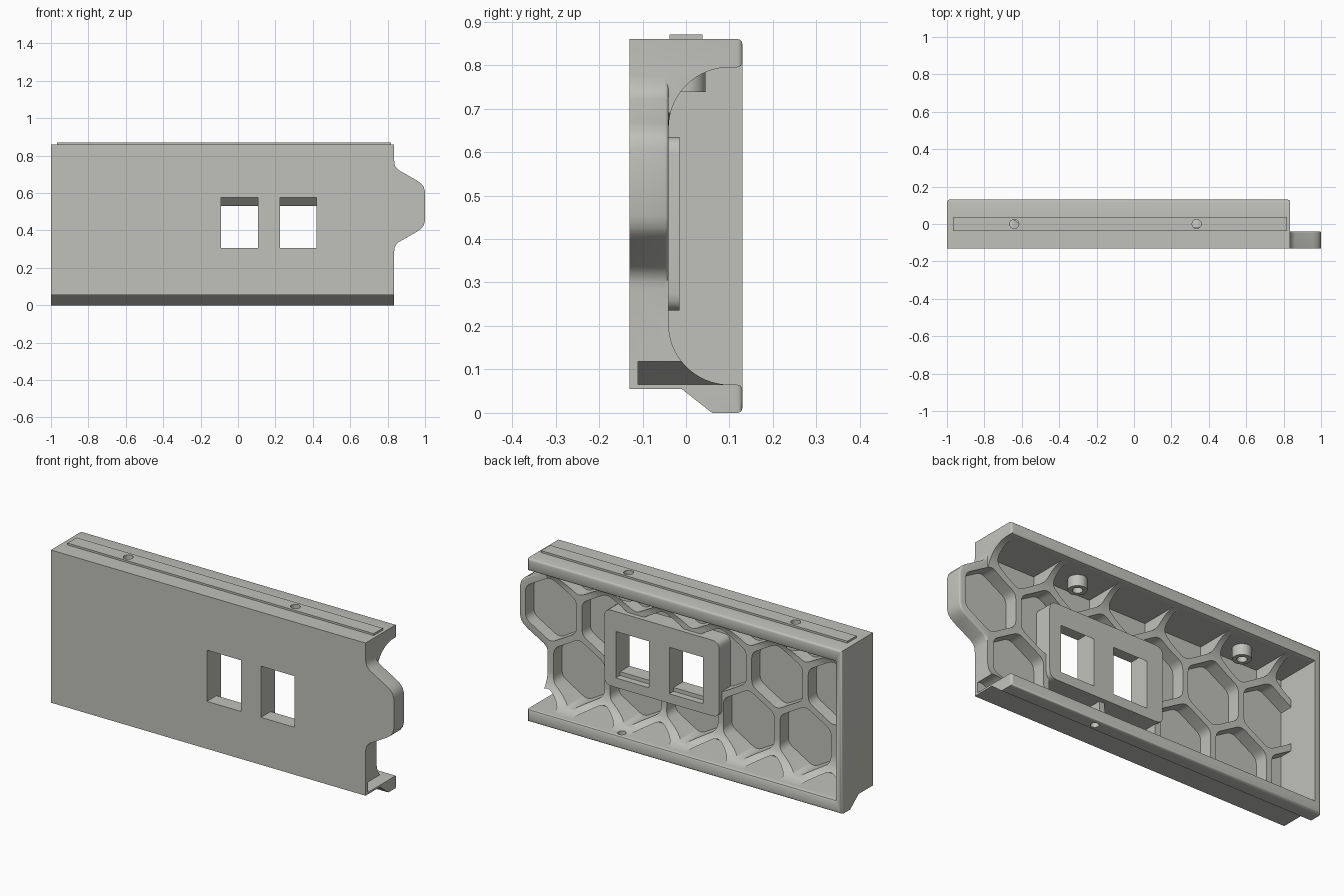
import bpy, bmesh, math

if "Cube" in bpy.data.objects:
    bpy.data.objects.remove(bpy.data.objects["Cube"])

grey = bpy.data.materials.new("warm_grey")
grey.diffuse_color = (0.53, 0.53, 0.50, 1)
grey.use_nodes = True
grey.node_tree.nodes["Principled BSDF"].inputs["Base Color"].default_value = grey.diffuse_color


def prism(name, pts, axis, lo, hi, bevel=None):
    """Extrude a 2D outline: axis 'x' takes (y, z), 'y' takes (x, z), 'z' takes (x, y)."""
    place = {"x": lambda p, t: (t, p[0], p[1]),
             "y": lambda p, t: (p[0], t, p[1]),
             "z": lambda p, t: (p[0], p[1], t)}[axis]
    bm = bmesh.new()
    face = bm.faces.new([bm.verts.new(place(p, lo)) for p in pts])
    top = bmesh.ops.extrude_face_region(bm, geom=[face])["geom"]
    for v in [g for g in top if isinstance(g, bmesh.types.BMVert)]:
        v.co["xyz".index(axis)] = hi
    bmesh.ops.recalc_face_normals(bm, faces=bm.faces)
    if bevel:
        size, rule = bevel
        edges = [e for e in bm.edges if all(rule(v.co) for v in e.verts)]
        bmesh.ops.bevel(bm, geom=edges, offset=size, segments=3,
                        profile=0.5, affect='EDGES')
    mesh = bpy.data.meshes.new(name)
    bm.to_mesh(mesh)
    bm.free()
    ob = bpy.data.objects.new(name, mesh)
    bpy.context.collection.objects.link(ob)
    mesh.materials.append(grey)
    return ob


def boolean(target, other, op):
    mod = target.modifiers.new("cut", 'BOOLEAN')
    mod.operation, mod.object, mod.solver = op, other, 'EXACT'
    bpy.context.view_layer.objects.active = target
    bpy.ops.object.modifier_apply(modifier=mod.name)
    bpy.data.objects.remove(other)


def circle(cx, cy, r, n=32):
    return [(cx + r * math.cos(2 * math.pi * i / n),
             cy + r * math.sin(2 * math.pi * i / n)) for i in range(n)]


def rounded(pts, r, n=4):
    """Round every corner of a convex outline with a short curve."""
    out = []
    for i, p in enumerate(pts):
        ends = []
        for q in (pts[i - 1], pts[(i + 1) % len(pts)]):
            d = math.dist(p, q)
            k = min(r, d * 0.4) / d
            ends.append((p[0] + (q[0] - p[0]) * k, p[1] + (q[1] - p[1]) * k))
        a, b = ends
        for j in range(n + 1):
            t = j / n
            out.append(tuple((1 - t) ** 2 * a[c] + 2 * t * (1 - t) * p[c]
                             + t * t * b[c] for c in (0, 1)))
    return out


def clip(pts, axis, limit, sign):
    """Keep the part of a convex outline where sign * (coord - limit) <= 0."""
    out = []
    for i, p in enumerate(pts):
        q = pts[(i + 1) % len(pts)]
        dp, dq = sign * (p[axis] - limit), sign * (q[axis] - limit)
        if dp <= 0:
            out.append(p)
        if dp * dq < 0:
            t = dp / (dp - dq)
            out.append((p[0] + (q[0] - p[0]) * t, p[1] + (q[1] - p[1]) * t))
    return out


def rect(x0, x1, z0, z1):
    return [(x0, z0), (x1, z0), (x1, z1), (x0, z1)]


# Main panel with a sloped foot and softened back rim
panel = prism("panel",
              [(-.13, .055), (-.01, .055), (.06, 0), (.13, 0), (.13, .86), (-.13, .86)],
              "x", -1, .835, (.012, lambda c: c.y > .129))

# Trough hollowed from the back, with quarter-round floor corners
R, LOW, HIGH, FLOOR = .14, .065, .795, -.04
upper = [(FLOOR + R - R * math.cos(a), HIGH - R + R * math.sin(a))
         for a in (math.pi / 2 * i / 16 for i in range(17))]
upper += [(.118, HIGH), (.126, HIGH + .003), (.131, HIGH + .012), (.2, HIGH + .012)]
lower = [(y, LOW + HIGH - z) for y, z in reversed(upper)]
boolean(panel, prism("trough_cutter", upper + lower, "x", -.965, 1.2), 'DIFFERENCE')

# Side tab, mirrored about its centre height
MID = .53
half = [(.78, .775), (.835, .775), (.837, .755), (.844, .738), (.86, .722),
        (.955, .668), (.98, .65), (.993, .633), (1, .607)]
tab_outline = half + [(x, 2 * MID - z) for x, z in reversed(half)]
tab = prism("tab", tab_outline, "y", -.13, FLOOR,
            (.008, lambda c: c.y > FLOOR - .001 and c.x > .834))
boolean(panel, tab, 'UNION')

# Honeycomb pockets
PITCH, HEX = .33, .172
for row in range(-2, 2):
    z = MID + row * PITCH * math.sqrt(3) / 2
    x = .816 - (PITCH / 2 if row % 2 else 0)
    while x > -1.2:
        hexagon = rounded([(x + HEX * math.sin(math.pi / 3 * i),
                            z + HEX * math.cos(math.pi / 3 * i)) for i in range(6)], .03)
        for axis, limit, sign in ((0, -.965, -1), (1, LOW, -1), (1, HIGH, 1)):
            hexagon = clip(hexagon, axis, limit, sign)
        if len(hexagon) > 2 and max(p[0] for p in hexagon) > -.95:
            boolean(panel, prism("pocket_cutter", hexagon, "y", -.11, .1), 'DIFFERENCE')
        x -= PITCH

# Socket housing rising through the honeycomb
boolean(panel, prism("socket_housing", rounded(rect(-.183, .487, .235, .635), .04),
                     "y", -.12, -.015), 'UNION')

# Socket windows with a sloping upper catch and a stepped sill
window = [(-.2, .305), (-.05, .305), (-.05, .285), (.0, .285), (.0, .53),
          (-.015, .53), (-.06, .575), (-.2, .575)]
for x0, x1 in ((-.09, .108), (.225, .42)):
    boolean(panel, prism("window_cutter", window, "x", x0, x1), 'DIFFERENCE')

# Top rail
boolean(panel, prism("top_rail", rect(-.968, .818, -.038, .038), "z", .84, .87), 'UNION')

# Screw bosses and holes
for x in (-.64, .335):
    boolean(panel, prism("screw_boss", circle(x, 0, .045), "z", .738, .81), 'UNION')
    boolean(panel, prism("screw_cutter", circle(x, 0, .024), "z", .7, .9), 'DIFFERENCE')
boolean(panel, prism("foot_hole_cutter", circle(.31, .092, .02), "z", -.1, .12), 'DIFFERENCE')

# Smooth the rounded areas, keep hard edges
bpy.ops.object.select_all(action='DESELECT')
panel.select_set(True)
bpy.context.view_layer.objects.active = panel
bpy.ops.object.shade_smooth_by_angle(angle=math.radians(32))
